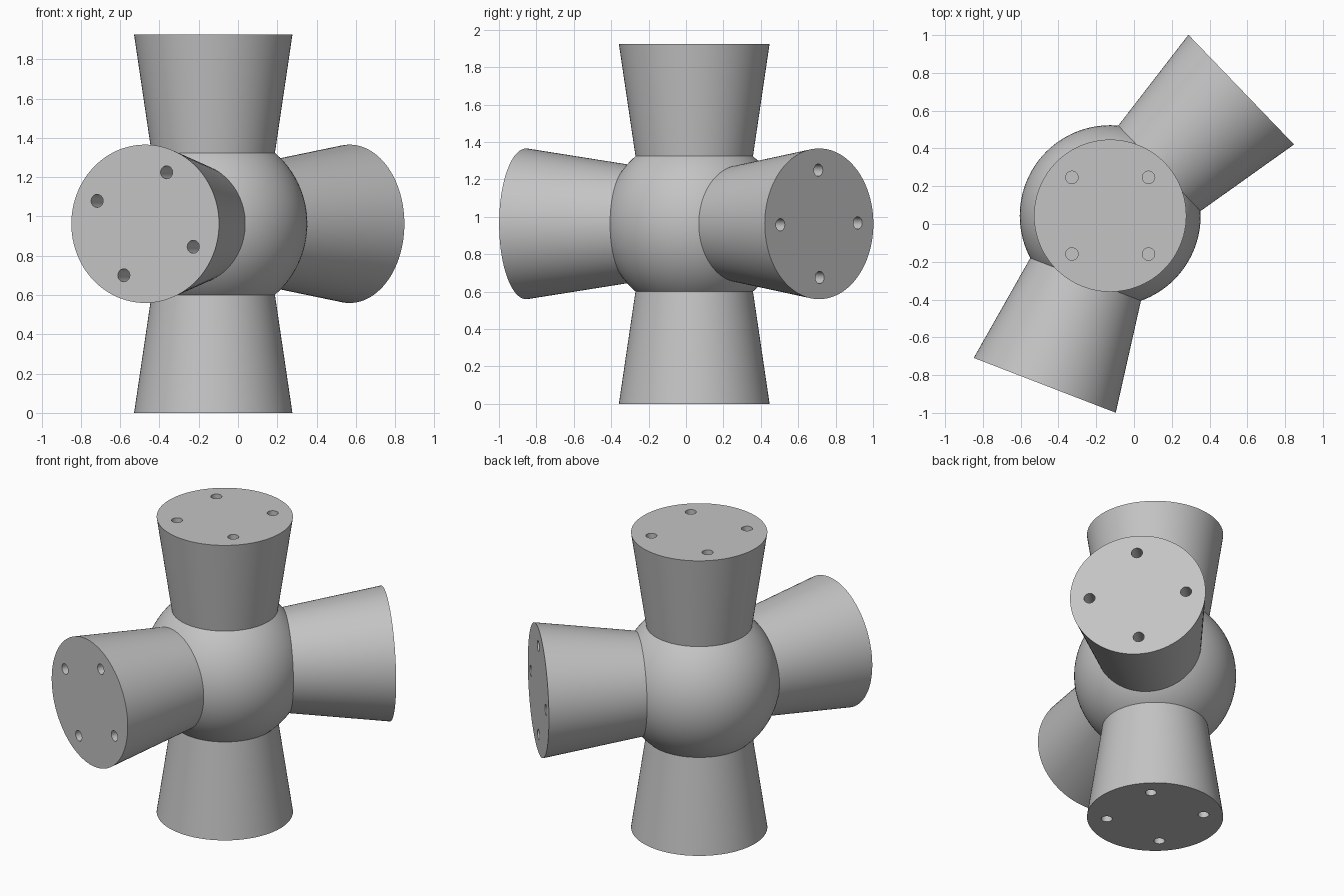
import bpy
from math import cos, sin, radians
from mathutils import Matrix, Vector

CENTRE = Vector((-0.126, 0.044, 0.9625))
REACH, END_R, SLOPE = 0.9625, 0.403, 0.148   # arm length, end radius, taper
ROOT = 0.3                                   # arm start, inside the ball
HOLE_R, HOLE_RING, HOLE_DEPTH = 0.033, 0.287, 0.25

cube = bpy.data.objects.get("Cube")
if cube:
    bpy.data.objects.remove(cube, do_unlink=True)

grey = bpy.data.materials.new("plain grey")
grey.use_nodes = True
grey.diffuse_color = (0.55, 0.55, 0.55, 1)
grey.node_tree.nodes["Principled BSDF"].inputs["Base Color"].default_value = grey.diffuse_color


def finish(name):
    obj = bpy.context.object
    obj.name = name
    obj.data.materials.clear()
    obj.data.materials.append(grey)
    bpy.ops.object.shade_smooth_by_angle(angle=radians(30))
    return obj


def arm(name, axis, up, turn):
    """Flared arm along axis with four blind bolt holes in its end face."""
    axis, up = Vector(axis), Vector(up)
    frame = Matrix((up.cross(axis), up, axis)).transposed().to_4x4()
    frame.translation = CENTRE

    # Hole cutters
    cutters = []
    for i in range(4):
        a = radians(turn + 90 * i)
        bpy.ops.mesh.primitive_cylinder_add(vertices=24, radius=HOLE_R, depth=2 * HOLE_DEPTH)
        cutter = bpy.context.object
        cutter.hide_render = True
        cutter.matrix_world = frame @ Matrix.Translation(
            (HOLE_RING * cos(a), HOLE_RING * sin(a), REACH))
        cutters.append(cutter)

    # Tapered body
    length = REACH - ROOT
    bpy.ops.mesh.primitive_cone_add(vertices=96, radius1=END_R - SLOPE * length,
                                    radius2=END_R, depth=length)
    body = bpy.context.object
    body.matrix_world = frame @ Matrix.Translation((0, 0, ROOT + length / 2))
    for cutter in cutters:
        mod = body.modifiers.new("hole", 'BOOLEAN')
        mod.operation, mod.solver, mod.object = 'DIFFERENCE', 'EXACT', cutter
        bpy.ops.object.modifier_apply(modifier=mod.name)
    for cutter in cutters:
        bpy.data.objects.remove(cutter, do_unlink=True)
    finish(name)


# Central ball
bpy.ops.mesh.primitive_uv_sphere_add(segments=96, ring_count=48, radius=0.479, location=CENTRE)
finish("hub_ball")

# Vertical pair
arm("top_arm", (0, 0, 1), (0, 1, 0), 45)
arm("bottom_arm", (0, 0, -1), (0, 1, 0), 45)

# Side arms, angled in plan
for name, heading, turn in (("back_arm", 43.9, 1), ("front_arm", 248.9, 66)):
    h = radians(heading)
    arm(name, (cos(h), sin(h), 0), (0, 0, 1), turn)
